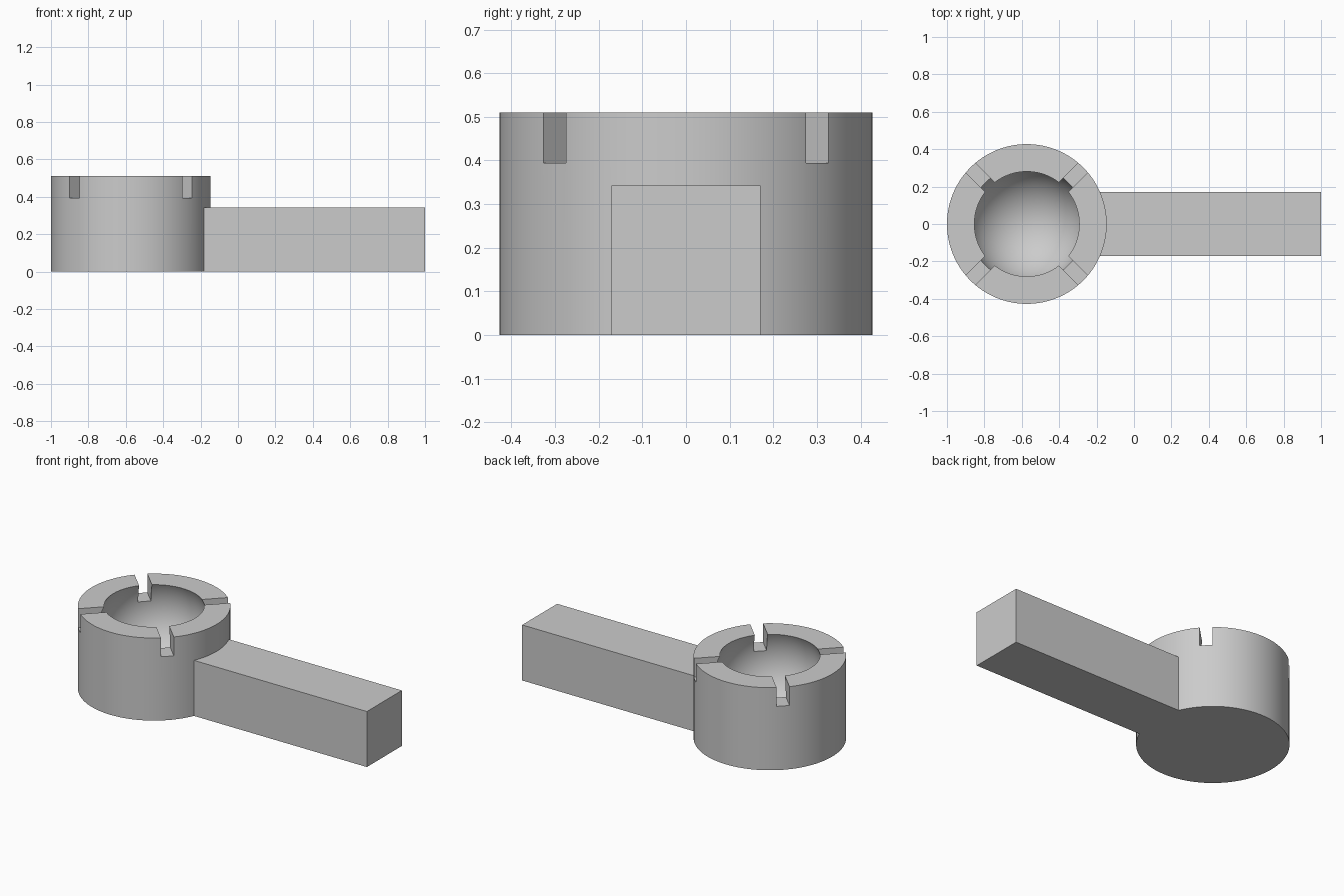
import bpy
import math

cube = bpy.data.objects.get("Cube")
if cube:
    bpy.data.objects.remove(cube, do_unlink=True)

HUB_X, HUB_R, HUB_H = -0.573, 0.427, 0.51
ARM_START, ARM_WIDTH, ARM_H = -0.22, 0.341, 0.343
BALL_R, BALL_Z = 0.3135, 0.37
SLOT_WIDTH, SLOT_FLOOR = 0.073, 0.394

grey = bpy.data.materials.new("light grey")
grey.use_nodes = True
colour = (0.6, 0.6, 0.6, 1)
grey.diffuse_color = colour
grey.node_tree.nodes["Principled BSDF"].inputs["Base Color"].default_value = colour


def finish(name):
    obj = bpy.context.active_object
    obj.name = name
    obj.data.materials.append(grey)
    return obj


def box(name, centre, size, turn=0):
    bpy.ops.mesh.primitive_cube_add(size=1, location=centre, rotation=(0, 0, turn))
    obj = finish(name)
    obj.scale = size
    bpy.ops.object.transform_apply(location=False, rotation=False, scale=True)
    return obj


def combine(target, other, operation):
    mod = target.modifiers.new(other.name, "BOOLEAN")
    mod.operation = operation
    mod.solver = "EXACT"
    mod.object = other
    bpy.ops.object.select_all(action="DESELECT")
    target.select_set(True)
    bpy.context.view_layer.objects.active = target
    bpy.ops.object.modifier_apply(modifier=mod.name)
    bpy.data.objects.remove(other, do_unlink=True)


# Round hub
bpy.ops.mesh.primitive_cylinder_add(vertices=128, radius=HUB_R, depth=HUB_H,
                                    location=(HUB_X, 0, HUB_H / 2))
socket = finish("socket_with_arm")

# Straight arm joined to the hub
arm = box("arm", ((1 + ARM_START) / 2, 0, ARM_H / 2),
          (1 - ARM_START, ARM_WIDTH, ARM_H))
combine(socket, arm, "UNION")

# Spherical seat
bpy.ops.mesh.primitive_uv_sphere_add(segments=96, ring_count=48, radius=BALL_R,
                                     location=(HUB_X, 0, BALL_Z))
combine(socket, finish("ball_cutter"), "DIFFERENCE")

# Four diagonal slots in the rim, cut by two crossing bars
for side in (1, -1):
    bar = box("slot_cutter", (HUB_X, 0, SLOT_FLOOR + 0.15),
              (1.1, SLOT_WIDTH, 0.3), side * math.pi / 4)
    combine(socket, bar, "DIFFERENCE")

bpy.ops.object.shade_smooth_by_angle(angle=math.radians(25))
